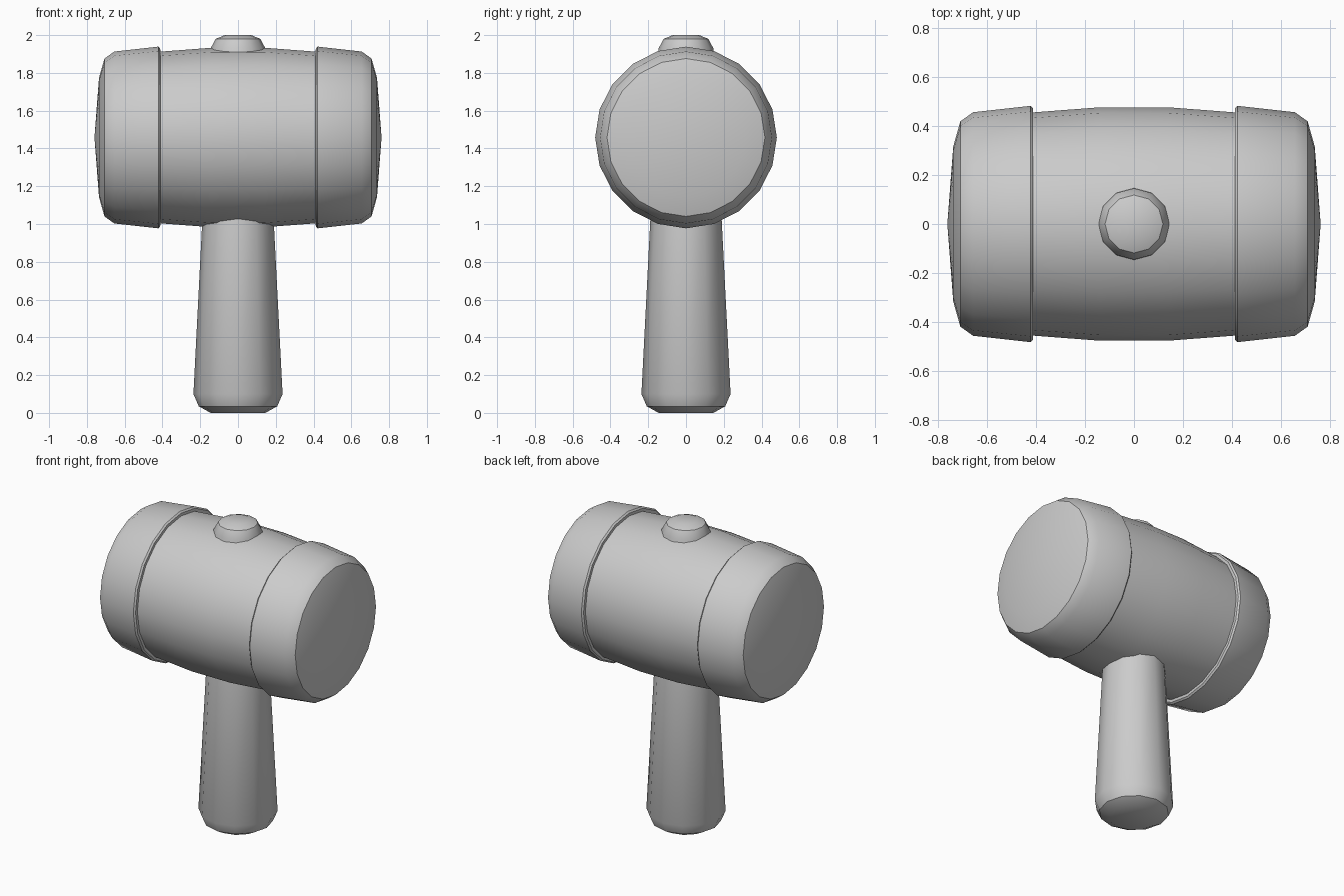
import bpy, bmesh, math
from mathutils import Matrix

cube = bpy.data.objects.get("Cube")
if cube:
    bpy.data.objects.remove(cube)

# Single plain colour
grey = bpy.data.materials.new("plain_grey")
grey.use_nodes = True
GREY = (0.6, 0.6, 0.6, 1)
grey.diffuse_color = GREY
grey.node_tree.nodes["Principled BSDF"].inputs["Base Color"].default_value = GREY

HEAD_Z = 1.458


def lathe(name, profile, sides, matrix=Matrix()):
    """Revolve (radius, height) points around z; the ends are closed."""
    bm = bmesh.new()
    rings = []
    for r, h in profile:
        if r == 0:
            rings.append([bm.verts.new((0, 0, h))] * sides)
            continue
        angles = [math.tau * i / sides for i in range(sides)]
        rings.append([bm.verts.new((r * math.cos(a), r * math.sin(a), h)) for a in angles])
    for low, high in zip(rings, rings[1:]):
        for i in range(sides):
            j = (i + 1) % sides
            corners = dict.fromkeys((low[i], low[j], high[j], high[i]))
            bm.faces.new(list(corners))
    for ring in (rings[0], rings[-1]):
        if ring[0] is not ring[1]:
            bm.faces.new(ring)
    bm.transform(matrix)
    bmesh.ops.recalc_face_normals(bm, faces=bm.faces)
    mesh = bpy.data.meshes.new(name)
    bm.to_mesh(mesh)
    bm.free()
    mesh.materials.append(grey)
    obj = bpy.data.objects.new(name, mesh)
    bpy.context.collection.objects.link(obj)
    bpy.ops.object.select_all(action='DESELECT')
    obj.select_set(True)
    bpy.context.view_layer.objects.active = obj
    bpy.ops.object.shade_smooth_by_angle(angle=math.radians(35))
    return obj


def along_x(sign):
    return Matrix.Translation((0, 0, HEAD_Z)) @ Matrix.Rotation(sign * math.pi / 2, 4, 'Y')


# Handle passing through the head and showing as a peg on top
lathe("handle", [(0.145, 0), (0.208, 0.035), (0.236, 0.10), (0.19, 1.0),
                 (0.145, 1.93), (0.118, 1.98), (0.07, 2.0)], 12)

# Bulging barrel of the head
lathe("head_barrel", [(0.453, -0.43), (0.475, -0.14), (0.475, 0.14), (0.453, 0.43)],
      20, along_x(1))

# Domed end caps with a raised lip
cap = [(0.44, 0.41), (0.472, 0.412), (0.481, 0.422), (0.455, 0.655),
       (0.418, 0.707), (0.315, 0.736), (0, 0.76)]
for side, sign in (("left", 1), ("right", -1)):
    lathe(side + "_cap", cap, 20, along_x(sign))
